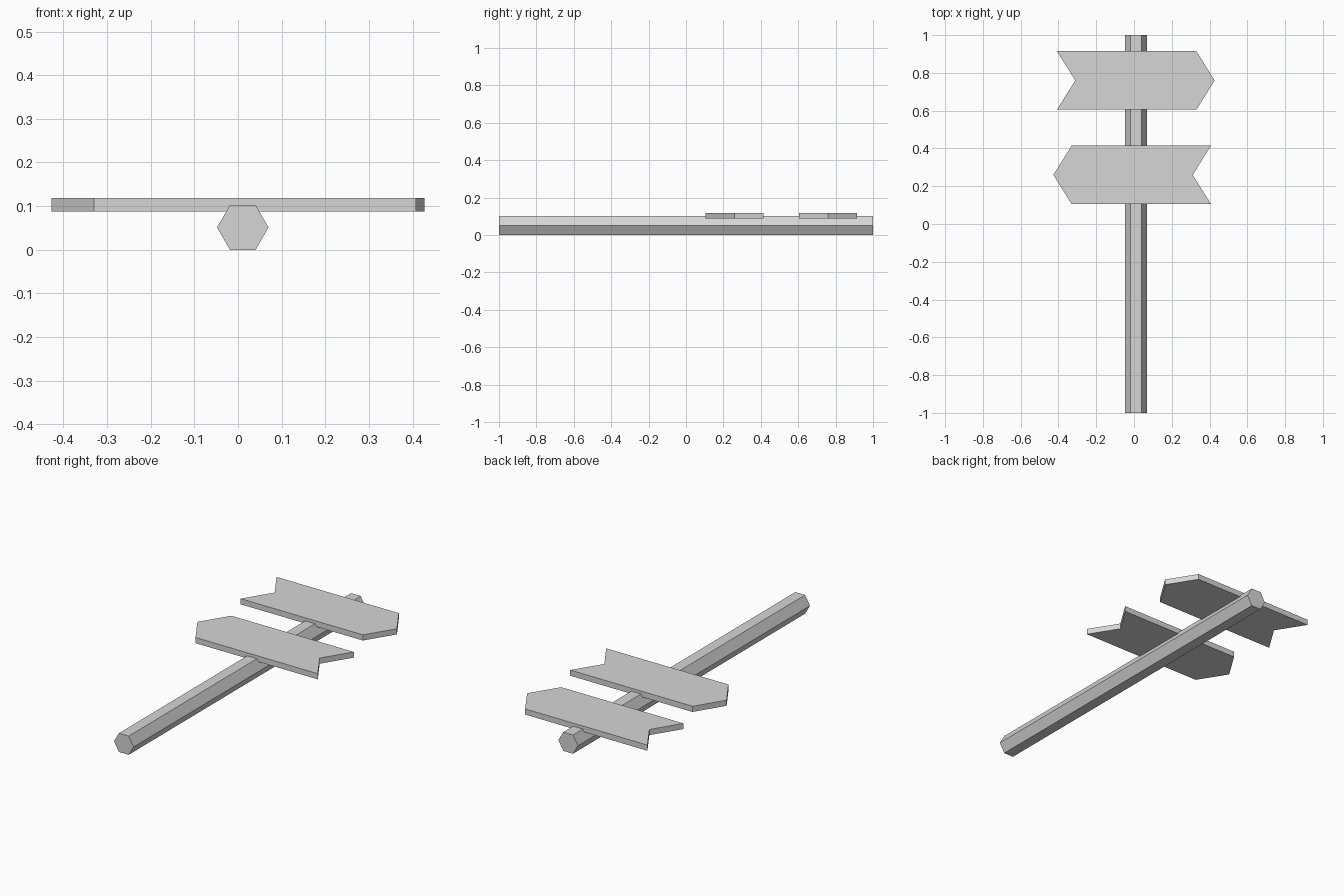
import bpy
import math
from mathutils import Matrix

cube = bpy.data.objects.get("Cube")
if cube:
    bpy.data.objects.remove(cube, do_unlink=True)

# Single flat colour
grey = bpy.data.materials.new("light_grey")
grey.use_nodes = True
colour = (0.67, 0.67, 0.67, 1)
grey.diffuse_color = colour
grey.node_tree.nodes["Principled BSDF"].inputs["Base Color"].default_value = colour


def prism(name, outline, depth, matrix):
    """Extrude a counter-clockwise outline along local z by depth."""
    n = len(outline)
    verts = [(x, y, z) for z in (0, depth) for x, y in outline]
    faces = [tuple(reversed(range(n))), tuple(range(n, 2 * n))]
    faces += [(i, (i + 1) % n, (i + 1) % n + n, i + n) for i in range(n)]
    mesh = bpy.data.meshes.new(name)
    mesh.from_pydata(verts, [], faces)
    mesh.transform(matrix)
    mesh.materials.append(grey)
    obj = bpy.data.objects.new(name, mesh)
    bpy.context.collection.objects.link(obj)
    return obj


# Hexagonal post lying along y
radius = 0.059
hexagon = [(radius * math.cos(math.radians(60 * i)),
            radius * math.sin(math.radians(60 * i))) for i in range(6)]
height = radius * math.sin(math.radians(60))
prism("post", hexagon, 2,
      Matrix.Translation((0.011, 1, height)) @ Matrix.Rotation(math.pi / 2, 4, "X"))

# Arrow boards: pointed at one end, notched at the other
arrow = [(-0.408, -0.155), (0.33, -0.155), (0.427, 0),
         (0.33, 0.155), (-0.408, 0.155), (-0.311, 0)]
for name, y, turn in (("upper_arrow_board", 0.76, 0), ("lower_arrow_board", 0.26, math.pi)):
    prism(name, arrow, 0.031,
          Matrix.Translation((0, y, 0.088)) @ Matrix.Rotation(turn, 4, "Z"))
